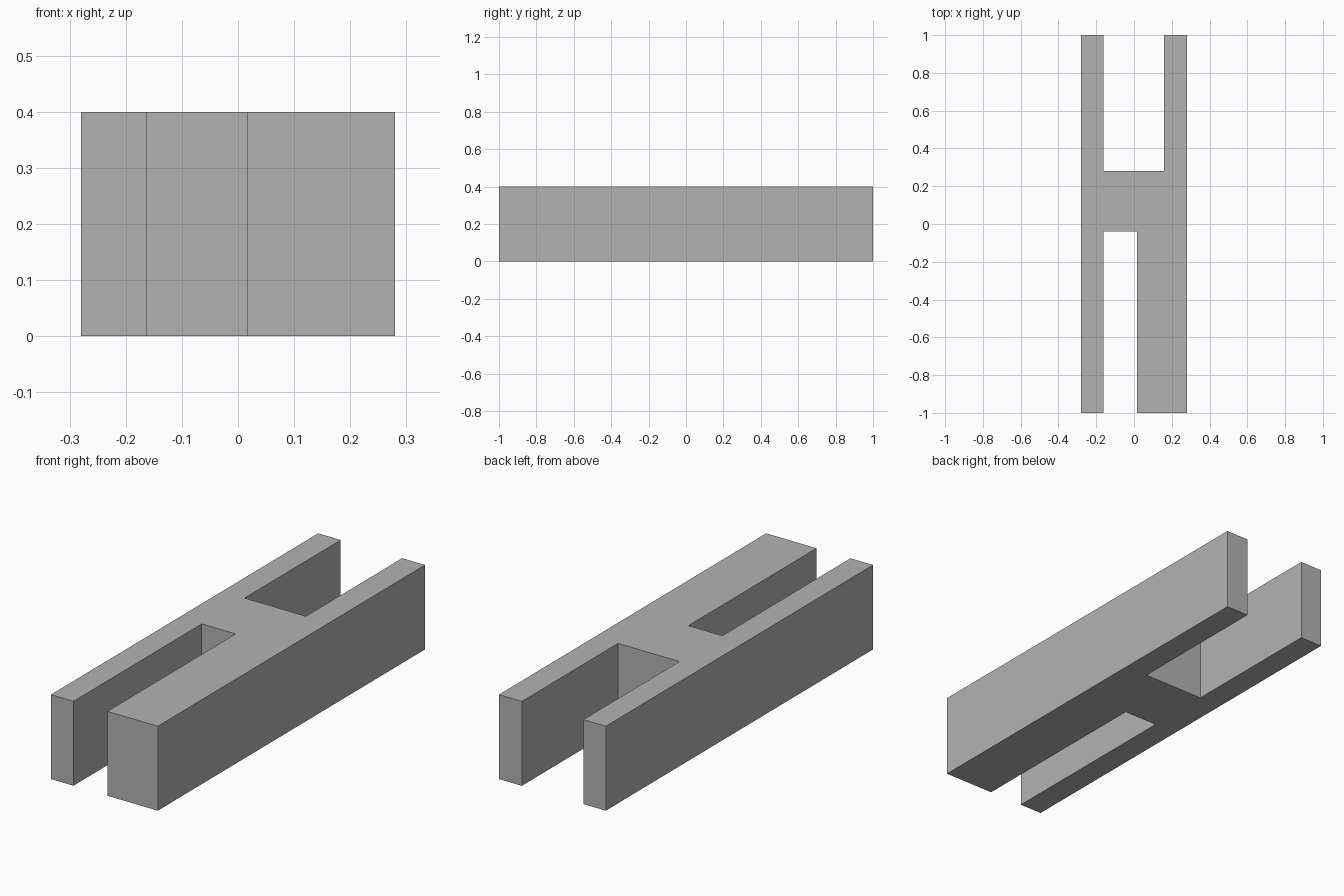
import bpy
import bmesh

cube = bpy.data.objects.get("Cube")
if cube:
    bpy.data.objects.remove(cube, do_unlink=True)

HEIGHT = 0.4
HALF_WIDTH = 0.28
SLOT_LEFT = -0.162

# Plain grey material
grey = bpy.data.materials.new("plain grey")
grey.use_nodes = True
colour = (0.45, 0.45, 0.45, 1)
grey.diffuse_color = colour
grey.node_tree.nodes["Principled BSDF"].inputs["Base Color"].default_value = colour

# Plan outline: a bar with a narrow front slot and a wide back slot
outline = [
    (-HALF_WIDTH, -1), (SLOT_LEFT, -1), (SLOT_LEFT, -0.04), (0.016, -0.04),
    (0.016, -1), (HALF_WIDTH, -1), (HALF_WIDTH, 1), (0.16, 1),
    (0.16, 0.28), (SLOT_LEFT, 0.28), (SLOT_LEFT, 1), (-HALF_WIDTH, 1),
]

# Extrude the outline upwards into a solid
bm = bmesh.new()
base = bm.faces.new([bm.verts.new((x, y, 0)) for x, y in outline])
top = bmesh.ops.extrude_face_region(bm, geom=[base], use_keep_orig=True)
top_verts = [v for v in top["geom"] if isinstance(v, bmesh.types.BMVert)]
bmesh.ops.translate(bm, verts=top_verts, vec=(0, 0, HEIGHT))
bmesh.ops.recalc_face_normals(bm, faces=bm.faces)

mesh = bpy.data.meshes.new("slotted_block")
bm.to_mesh(mesh)
bm.free()
mesh.materials.append(grey)
block = bpy.data.objects.new("slotted_block", mesh)
bpy.context.collection.objects.link(block)
